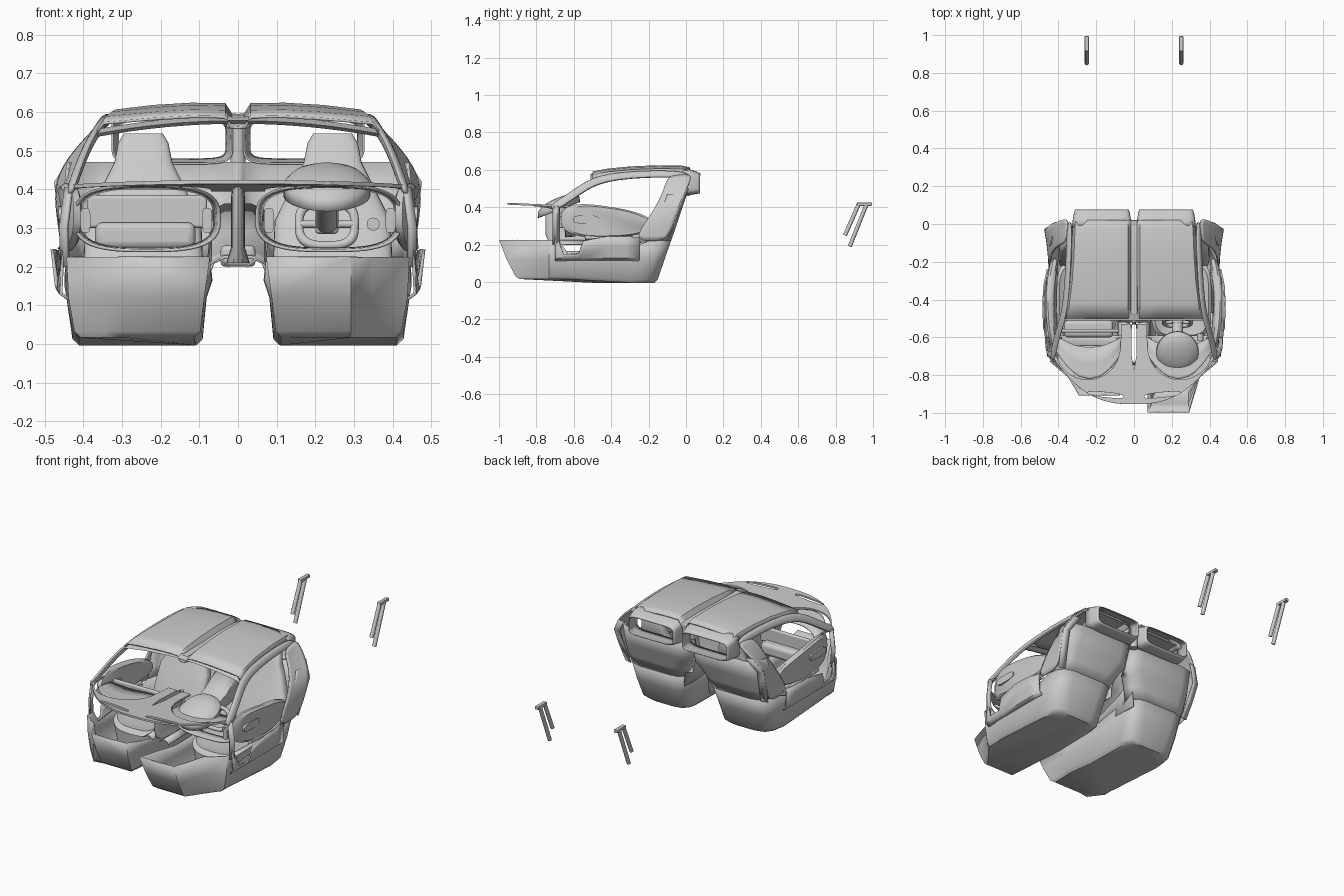
import bpy, bmesh, math
from mathutils import Vector

old = bpy.data.objects.get("Cube")
if old:
    bpy.data.objects.remove(old, do_unlink=True)

GREY = (0.6, 0.6, 0.6, 1)
mat = bpy.data.materials.new("light grey")
mat.use_nodes = True
mat.diffuse_color = GREY
mat.node_tree.nodes["Principled BSDF"].inputs["Base Color"].default_value = GREY


def finish(ob, thick=0, mirror=False, bevel=0, sub=0):
    """Add the material and modifiers, then shade smooth with sharp edges kept."""
    ob.data.materials.clear()
    ob.data.materials.append(mat)
    if mirror:
        ob.modifiers.new("mirror", 'MIRROR')
    if sub:
        ob.modifiers.new("subdivide", 'SUBSURF').levels = sub
        ob.modifiers["subdivide"].render_levels = sub
    if thick:
        m = ob.modifiers.new("thickness", 'SOLIDIFY')
        m.thickness, m.offset = thick, 0
    if bevel:
        m = ob.modifiers.new("bevel", 'BEVEL')
        m.width, m.segments = bevel, 3
    bpy.ops.object.select_all(action='DESELECT')
    ob.select_set(True)
    bpy.context.view_layer.objects.active = ob
    bpy.ops.object.shade_smooth_by_angle(angle=math.radians(40))
    return ob


def loft(name, rings, closed=True, caps="", **kw):
    """Skin equal-length point rows; caps may hold 's' (start) and 'e' (end)."""
    bm = bmesh.new()
    rows = [[bm.verts.new(p) for p in r] for r in rings]
    n = len(rows[0])
    for a, b in zip(rows, rows[1:]):
        for i in range(n if closed else n - 1):
            j = (i + 1) % n
            bm.faces.new((a[i], a[j], b[j], b[i]))
    if "s" in caps:
        bm.faces.new(rows[0][::-1])
    if "e" in caps:
        bm.faces.new(rows[-1])
    bmesh.ops.recalc_face_normals(bm, faces=bm.faces)
    me = bpy.data.meshes.new(name)
    bm.to_mesh(me)
    bm.free()
    ob = bpy.data.objects.new(name, me)
    bpy.context.collection.objects.link(ob)
    return finish(ob, **kw)


def box(name, lo, hi, **kw):
    def ring(z):
        return [(lo[0], lo[1], z), (hi[0], lo[1], z), (hi[0], hi[1], z), (lo[0], hi[1], z)]
    return loft(name, [ring(lo[2]), ring(hi[2])], caps="se", **kw)


def bar(name, a, b, r, sides=12, **kw):
    """Round rod between two points."""
    a, b = Vector(a), Vector(b)
    q = (b - a).to_track_quat('Z', 'Y')
    def ring(c):
        return [c + q @ Vector((r * math.cos(t), r * math.sin(t), 0))
                for t in (math.tau * i / sides for i in range(sides))]
    return loft(name, [ring(a), ring(b)], caps="se", **kw)


def oval(cx, cz, rx, rz, power=2.0, n=40):
    """Superellipse as (u, v) pairs."""
    out = []
    for i in range(n):
        t = math.tau * i / n
        c, s = math.cos(t), math.sin(t)
        out.append((cx + rx * math.copysign(abs(c) ** (2 / power), c),
                    cz + rz * math.copysign(abs(s) ** (2 / power), s)))
    return out


def rear_edge(xi, xo, y):
    """Rounded rear outline shared by the tubs and the bulkhead above them."""
    return [(xo, y - .1), (xo - .01, y - .05), (xo - .035, y - .015), (xo - .09, y),
            (xi + .08, y), (xi + .035, y - .01), (xi + .01, y - .035), (xi, y - .08)]


# Floor tubs: plan outlines stacked upward, the driver's reaching further forward
for side, label, reach in ((1, "driver", 0), (-1, "passenger", 0.09)):
    rings = []
    for z, xi, xo, yf, yr in ((0.0, .115, .405, -.89, -.17), (0.015, .1, .42, -.91, -.155),
                              (0.12, .09, .435, -.955, -.119), (0.225, .075, .44, -.995, -.083)):
        f = yf + reach
        plan = [(xi, f), (.29, f), (.345, -.81), (xo, -.73), (xo, -.68), (xo + .005, -.63),
                (xo + .005, -.3)] + rear_edge(xi, xo, yr) + [(xi - .005, -.5), (xi - .003, -.66)]
        lift = 0.02 if z < .1 else 0
        ring = [(side * x, y, z + lift * (y < -.6)) for x, y in plan]
        if z > .2:  # rim dips in the doorway and beside the tunnel
            for i, rim in ((5, .15), (6, .18), (15, .165), (16, .165)):
                ring[i] = (ring[i][0], ring[i][1], rim)
        rings.append(ring)
    loft(label + "_floor_tub", rings, caps="s", thick=.008)

# Rear bulkhead continuing the tubs up to the window line
loft("rear_bulkhead", [[(x, y, z) for x, y in rear_edge(xi, xo, yr)]
                       for z, xi, xo, yr in ((.222, .075, .44, -.083), (.28, .05, .446, -.063),
                                             (.33, .025, .45, -.046), (.36, .0, .45, -.036),
                                             (.47, .0, .44, .0))],
     closed=False, thick=.008, mirror=True)

# Centre tunnel rising toward the rear
rows = []
for y, h in ((-.52, .225), (-.35, .24), (-.2, .29), (-.1, .36)):
    rows.append([(s * x, y, z) for s, x, z in ((-1, .08, .17), (-1, .065, h - .015), (-1, .035, h),
                                              (1, .035, h), (1, .065, h - .015), (1, .08, .17))])
loft("centre_tunnel", rows, closed=False, thick=.008)
loft("tunnel_side", [[(.08, y, .2), (.05, y, .222), (.022, y, .2)] for y in (-.74, -.52)],
     closed=False, thick=.006, mirror=True)

# Seats: padded cushion and reclined shaped back
loft("seat_cushion", [[(x, y, z + .05 * (abs(x - .25) / .16) ** 3) for x, y in oval(.25, -.4, w, d, 4)]
                      for z, w, d in ((.03, .14, .2), (.12, .16, .21), (.145, .145, .19), (.135, .09, .13))],
     caps="se", mirror=True)
loft("seat_back", [[(x, yc + dy, z) for x, dy in oval(.245, 0, w, d, 3.5)]
                   for z, yc, w, d in ((.1, -.2, .15, .045), (.2, -.17, .155, .045), (.32, -.12, .15, .04),
                                       (.42, -.08, .1, .035), (.47, -.065, .075, .03),
                                       (.52, -.05, .065, .025), (.545, -.045, .05, .012))],
     caps="se", mirror=True)

# Twin roof panels with a valley between them
rows = []
for y, drop, xo in ((-.5, .033, .365), (-.42, .018, .355), (-.3, .006, .34), (-.15, 0, .33),
                    (-.02, .002, .325), (.02, .012, .32)):
    rows.append([(x, y, z - drop) for x, z in ((0, .592), (.018, .594), (.034, .62), (.12, .621),
                                              (.22, .615), (xo - .015, .604), (xo, .58))])
loft("roof_panel", rows, closed=False, thick=.007, mirror=True)

# Arched header rail, centre rib and small mirror mount
loft("windscreen_header", [[(x, y, z - .035 * (x / .37) ** 2) for y, z in
                            ((-.51, .578), (-.47, .59), (-.46, .582), (-.49, .57))]
                           for x in (-.37 + .74 * i / 16 for i in range(17))], caps="se")
box("roof_centre_rib", (-.018, -.48, .568), (.018, .02, .592), bevel=.005)
box("mirror_mount", (-.03, -.49, .558), (.03, -.42, .578), bevel=.006)
bar("rear_window_divider", (0, .0, .58), (0, .0, .46), .02)

# Rear window surrounds: thin open sleeves with a roof lip sloping down
loft("rear_window_surround", [[(x, y, z - sl * (z - .47)) for x, z in oval(.17, .537, w, h, 6)]
                              for y, w, h, sl in ((-.02, .155, .07, 0), (.02, .152, .069, .04),
                                                  (.06, .145, .063, .1), (.075, .14, .058, .13))],
     thick=.005, mirror=True)

# Windscreen pillar continuing into the side roof rail
path = [(.435, -.73, .405), (.42, -.65, .452), (.395, -.56, .517), (.37, -.48, .56),
        (.355, -.35, .585), (.345, -.15, .595), (.34, .02, .588)]
loft("roof_side_rail", [[(x - .018, y - .012, z + .01), (x + .008, y, z), (x + .02, y + .018, z - .036),
                         (x - .012, y + .018, z - .034)] for x, y, z in path],
     caps="se", mirror=True, sub=2)

# Rear quarter pillars flaring at the back corner
front = [(.36, -.1, .565), (.4, -.115, .5), (.435, -.15, .42), (.448, -.21, .33), (.448, -.28, .22)]
back = [(.345, .04, .58), (.425, .005, .5), (.475, -.03, .42), (.466, -.06, .33), (.45, -.1, .22)]
loft("rear_quarter_pillar", [[a, tuple((p + q) / 2 for p, q in zip(a, b)), b]
                             for a, b in zip(front, back)], closed=False, thick=.008, mirror=True, sub=2)
loft("rear_corner_return", [[b, (b[0] - .04, b[1] + .008, b[2])] for b in back[1:]],
     closed=False, thick=.006, mirror=True)

# Door panels: tapered oval pads bowed outward
def door_ring(scale, inset):
    pts = []
    for u, v in oval(0, 0, 1, 1, 2.6):
        u, v = u * scale, v * scale
        y = -.425 + .245 * u
        pts.append((.455 - .03 * u * u - inset, y, .322 + .083 * v * (1 - .25 * u) - .015 * u))
    return pts
loft("door_panel", [door_ring(s, d) for s, d in ((.9, -.012), (1, 0), (.97, .02), (.85, .03))],
     caps="se", mirror=True)
loft("door_pull", [[(x, y, z) for y, z in oval(-.535, .335, w, h, 3)]
                   for x, w, h in ((.405, .065, .018), (.465, .07, .022))], caps="se", mirror=True)

# Lower door skin and sill, flaring outward below the door panel
loft("door_sill", [[(.437, y, .115), (.458, y, .13), (.463 + b / 2, y, (.13 + t) / 2), (.465 + b, y, t)]
                   for y, t, b in ((-.7, .25, -.015), (-.68, .22, -.01), (-.655, .15, 0), (-.575, .15, .005),
                                   (-.55, .22, .013), (-.42, .245, .016), (-.33, .245, .012), (-.25, .24, -.005))],
     closed=False, thick=.008, mirror=True)
loft("door_front_post", [[(x, y - .02, z), (x + .015, y, z), (x, y + .012, z)]
                         for x, y, z in ((.44, -.69, .2), (.443, -.69, .3), (.43, -.69, .405))],
     closed=False, thick=.01, mirror=True)
bar("door_armrest", (.45, -.54, .24), (.45, -.24, .222), .014, mirror=True)

# Cowl: plate from the rounded nose back to two open dash bays and a split neck
def cowl_front(x):
    return -.69 - .265 * (1 - (abs(x) / .44) ** 2.6)
outline = [(-.44 + .88 * i / 40, cowl_front(-.44 + .88 * i / 40)) for i in range(41)]
arch = [(.245 + .175 * math.cos(t), -.61 - .215 * abs(math.sin(t)) ** .8)
        for t in (math.pi * i / 24 for i in range(25))]
outline += arch + [(.07, -.53), (.015, -.53), (.012, -.7), (0, -.78), (-.012, -.7), (-.015, -.53), (-.07, -.53)]
outline += [(-x, y) for x, y in reversed(arch)]
slots = [[(s * x, y + .1 * (x - .15)) for x, y in oval(.15, -.905, .095, .013, 3)] for s in (1, -1)]
cu = bpy.data.curves.new("cowl", 'CURVE')
cu.dimensions, cu.fill_mode, cu.extrude = '2D', 'BOTH', .005
for pts in [outline] + slots:
    sp = cu.splines.new('POLY')
    sp.points.add(len(pts) - 1)
    sp.use_cyclic_u = True
    for p, (x, y) in zip(sp.points, pts):
        p.co = (x, y, 0, 1)
cowl = bpy.data.objects.new("cowl_plate", cu)
cowl.location.z = .376
cowl.rotation_euler.x = -.045
bpy.context.collection.objects.link(cowl)
bpy.ops.object.select_all(action='DESELECT')
cowl.select_set(True)
bpy.context.view_layer.objects.active = cowl
bpy.ops.object.convert(target='MESH')
finish(bpy.context.object)

# Dash bays: oval sleeves whose upper lip sweeps forward under the cowl
base = oval(.235, .325, .178, .08, 3)
def bay(y, grow, sweep):
    return [(.235 + (x - .235) * grow, y - sweep * max(0, (z - .27) / .13) * (1 - ((x - .235) / .19) ** 2),
             .325 + (z - .325) * grow) for x, z in base]
loft("dash_bay", [bay(-.59, .98, .06), bay(-.62, 1.01, .12), bay(-.64, 1.03, .16), bay(-.645, 1.06, .17)],
     thick=.006, mirror=True)
for name, x in (("outer_air_vent", .395), ("inner_air_vent", .08)):
    loft(name, [[(u, y, v) for u, v in oval(x, .32, .013, .032, 4, 20)] for y in (-.68, -.6)],
         caps="se", mirror=True)
box("passenger_dash_pad", (-.37, -.6, .245), (-.11, -.51, .315), bevel=.02)
box("passenger_dash_back", (-.39, -.575, .3), (-.08, -.555, .385), bevel=.008)

# Hollow centre spine between the dash bays
loft("centre_spine", [[(x, y, z) for x, y in oval(0, -.63, w, d, 2.5, 20)]
                      for z, w, d in ((.21, .03, .1), (.25, .018, .12), (.38, .018, .12), (.405, .015, .11))])
box("tunnel_console", (-.045, -.5, .2), (.045, -.4, .255), bevel=.012)
bar("gear_lever", (0, -.5, .25), (0, -.51, .4), .012)

# Instrument hood tilted toward the driver, column and steering wheel
loft("instrument_hood", [[(.23 + r * math.cos(a), -.68 + r * math.sin(a), z + .38 * r * math.sin(a))
                          for a in (math.tau * i / 32 for i in range(32))]
                         for z, r in ((.385, .11), (.415, .108), (.432, .09), (.444, .06), (.45, .02))],
     caps="e", thick=.006)
bar("steering_column", (.23, -.69, .37), (.23, -.53, .315), .03)
wheel = []
for u, v in oval(0, 0, 1, 1, 3):
    wheel.append([(.23 + u * (.072 + .011 * math.cos(a)), -.52 + v * .02 + .011 * math.sin(a),
                   .31 + v * (.055 + .011 * math.cos(a))) for a in (math.tau * k / 10 for k in range(10))])
loft("steering_wheel", wheel + wheel[:1])
bar("wheel_spokes", (.16, -.52, .31), (.3, -.52, .31), .01)
box("wheel_hub", (.2, -.53, .285), (.26, -.505, .335), bevel=.01)
bar("dash_knob", (.35, -.62, .31), (.35, -.58, .31), .017, sides=20)

# Detached rear struts: two rods under a cap
bar("strut_front_rod", (.25, .925, .42), (.25, .85, .25), .011, mirror=True)
bar("strut_rear_rod", (.25, .965, .415), (.25, .875, .19), .011, mirror=True)
box("strut_cap", (.239, .915, .408), (.261, .995, .425), mirror=True, bevel=.003)
